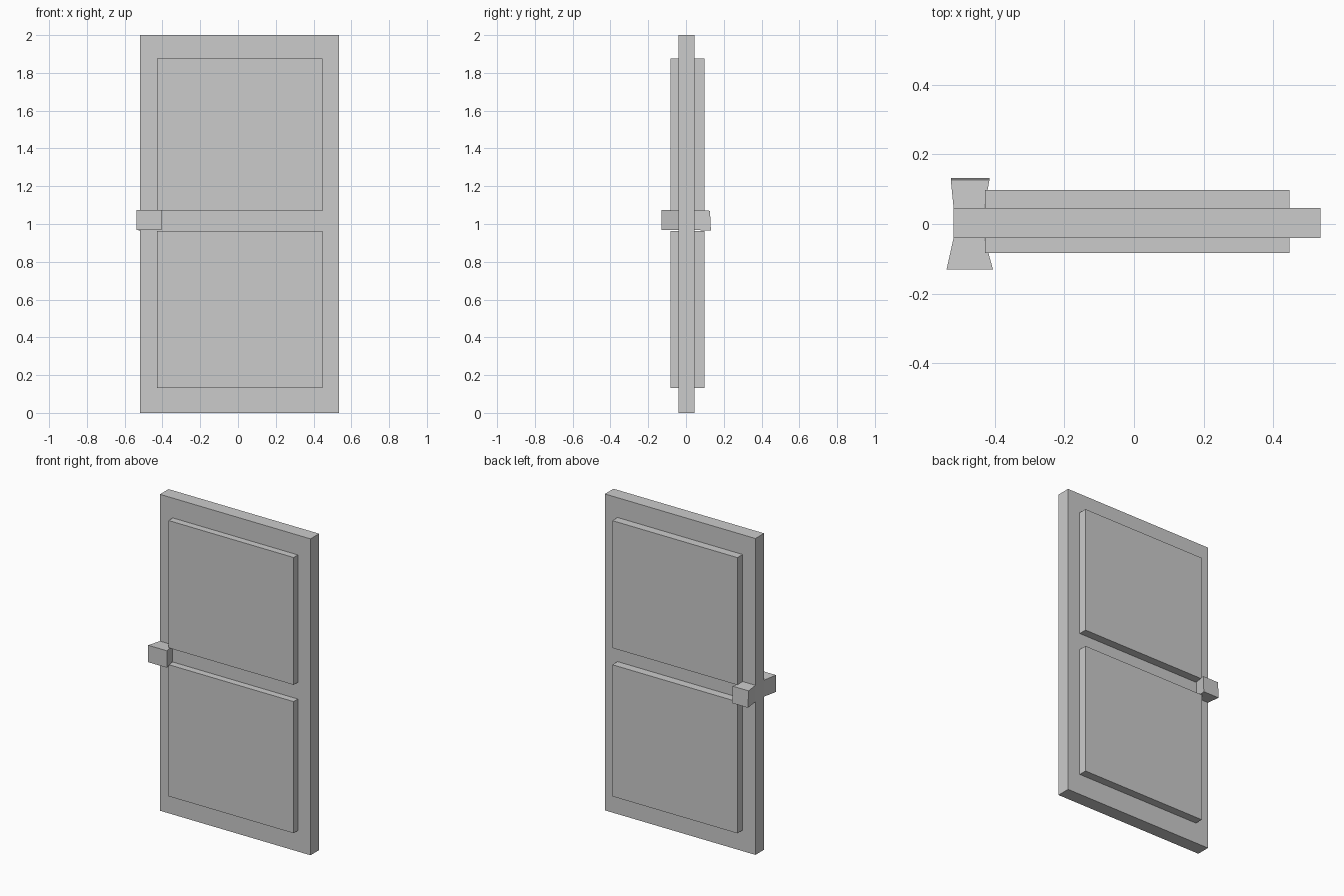
import bpy

if "Cube" in bpy.data.objects:
    bpy.data.objects.remove(bpy.data.objects["Cube"])


def hexahedron(name, near, far):
    """Solid between two rectangles in y; each is (x0, x1, z0, z1, y_bottom, y_top)."""
    verts = []
    for x0, x1, z0, z1, yb, yt in (near, far):
        verts += [(x0, yb, z0), (x1, yb, z0), (x1, yt, z1), (x0, yt, z1)]
    faces = [(0, 1, 2, 3), (7, 6, 5, 4)]
    faces += [(i, i + 4, (i + 1) % 4 + 4, (i + 1) % 4) for i in range(4)]
    mesh = bpy.data.meshes.new(name)
    mesh.from_pydata(verts, [], faces)
    mesh.update()
    obj = bpy.data.objects.new(name, mesh)
    bpy.context.collection.objects.link(obj)
    return obj


def box(name, x0, x1, y0, y1, z0, z1):
    return hexahedron(name, (x0, x1, z0, z1, y0, y0), (x0, x1, z0, z1, y1, y1))


FRONT, BACK = -0.04, 0.046

# Door slab
box("door_slab", -0.518, 0.535, FRONT, BACK, 0.0, 2.0)

# Raised panels, upper and lower, on both faces
for label, z0, z1 in (("lower", 0.132, 0.964), ("upper", 1.07, 1.875)):
    box(f"front_{label}_panel", -0.428, 0.447, -0.083, FRONT, z0, z1)
    box(f"back_{label}_panel", -0.428, 0.447, BACK, 0.098, z0, z1)

# Handles flaring outwards from the slab edge
hexahedron("front_handle",
           (-0.538, -0.405, 0.968, 1.075, -0.13, -0.13),
           (-0.518, -0.43, 0.968, 1.072, FRONT, FRONT))
hexahedron("back_handle",
           (-0.518, -0.43, 0.968, 1.072, BACK, BACK),
           (-0.526, -0.415, 0.965, 1.07, 0.132, 0.127))
